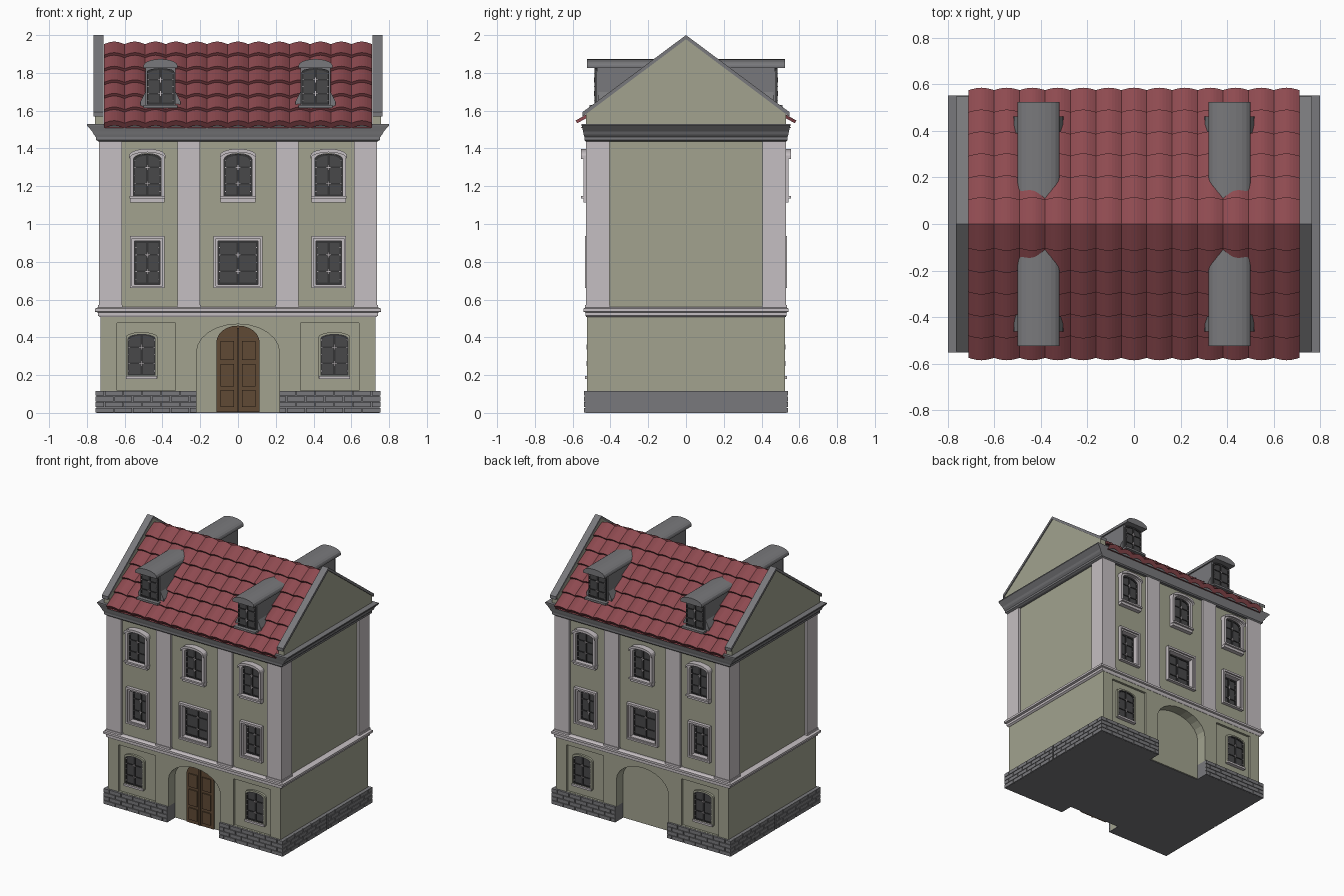
import bpy, bmesh, math

if "Cube" in bpy.data.objects:
    bpy.data.objects.remove(bpy.data.objects["Cube"])

def material(name, r, g, b):
    m = bpy.data.materials.new(name)
    m.diffuse_color = (r, g, b, 1)
    m.use_nodes = True
    m.node_tree.nodes["Principled BSDF"].inputs["Base Color"].default_value = m.diffuse_color
    return m

WALL = material("olive plaster", .36, .365, .275)
TRIM = material("pale trim", .56, .52, .54)
STONE = material("grey stone", .19, .19, .20)
RED = material("red tile", .27, .068, .08)
GLASS = material("dark glass", .065, .065, .068)
IRON = material("dark window bars", .035, .035, .037)
WOOD = material("brown wood", .115, .068, .036)

parts = {}

def part(name, mat, mirror=""):
    """bmesh collecting all pieces of one named part; mirror lists the axes."""
    if name not in parts:
        parts[name] = (bmesh.new(), mat, mirror)
    return parts[name][0]

def box(bm, x0, x1, y0, y1, z0, z1):
    prism(bm, [(x0, z0), (x1, z0), (x1, z1), (x0, z1)], y0, y1)

def prism(bm, pts, a, b, axis="y"):
    place = (lambda p, t: (p[0], t, p[1])) if axis == "y" else (lambda p, t: (t, p[0], p[1]))
    lo = [bm.verts.new(place(p, a)) for p in pts]
    hi = [bm.verts.new(place(p, b)) for p in pts]
    new = [bm.faces.new(lo), bm.faces.new(hi[::-1])]
    for i in range(len(pts)):
        j = (i + 1) % len(pts)
        new.append(bm.faces.new((lo[j], lo[i], hi[i], hi[j])))
    bmesh.ops.recalc_face_normals(bm, faces=new)

def outline(cx, w, z0, z1, rise=0, n=10):
    """Window or door outline with an arched top."""
    arc = [(cx + w * math.cos(math.pi * k / n), z1 - rise + rise * math.sin(math.pi * k / n))
           for k in range(n + 1)]
    return [(cx - w, z0), (cx + w, z0)] + arc

def ring(bm, outer, inner, y0, y1):
    loops = [[bm.verts.new((x, y, z)) for x, z in o]
             for o, y in ((outer, y1), (outer, y0), (inner, y0), (inner, y1))]
    new = []
    for i in range(4):
        a, b = loops[i], loops[(i + 1) % 4]
        for k in range(len(a)):
            m = (k + 1) % len(a)
            new.append(bm.faces.new((a[k], a[m], b[m], b[k])))
    bmesh.ops.recalc_face_normals(bm, faces=new)

def tiers(bm, rows):
    """Rectangular moulding from (half x, half y, z) steps."""
    loops = [[bm.verts.new((sx * x, sy * y, z)) for sx, sy in ((-1, -1), (1, -1), (1, 1), (-1, 1))]
             for x, y, z in rows]
    bm.faces.new(loops[0][::-1])
    bm.faces.new(loops[-1])
    for a, b in zip(loops, loops[1:]):
        for i in range(4):
            j = (i + 1) % 4
            bm.faces.new((a[i], a[j], b[j], b[i]))

# Walls, floor slab, and the cutters for arch, panels and window openings
box(part("ground_floor_wall", WALL), -.727, .727, -.525, .525, .004, .512)
box(part("upper_wall", WALL), -.718, .718, -.51, .51, .5, 1.46)
box(part("floor_slab", STONE), -.727, .727, -.44, .44, 0, .006)
prism(part("arch_cutter", WALL, "Y"), outline(0, .22, -.05, .47, .15, 12), -.6, -.445)
box(part("panel_cutter", WALL, "XY"), .33, .64, -.6, -.508, .119, .475)
box(part("side_window_cutter", WALL, "XY"), .405, .555, -.6, -.465, .67, .92)
box(part("centre_window_cutter", WALL, "Y"), -.112, .112, -.6, -.465, .67, .92)

# Brick plinth, open at the arches
box(part("plinth", STONE, "X"), .22, .748, -.533, .533, 0, .117)
bricks = part("plinth_bricks", STONE, "XY")
for row in range(4):
    z0, z1 = row * .03 + .001, row * .03 + .027
    t = -.05 * (row % 2)
    while t < .54:
        a, b = max(t, 0), min(t + .1, .54) - .005
        if b - a > .01:
            box(bricks, .745, .755, -.54 + a, -.54 + b, z0, z1)
            if b < .54:
                box(bricks, .755 - min(b, .535), .755 - a, -.541, -.53, z0, z1)
        t += .1

# Cornices
tiers(part("lower_cornice", TRIM), [(.73, .527, .507), (.742, .532, .515), (.742, .532, .532),
      (.758, .543, .536), (.758, .543, .552), (.738, .53, .56)])
tiers(part("upper_cornice", STONE), [(.738, .53, 1.437), (.752, .538, 1.445), (.752, .538, 1.46),
      (.765, .542, 1.475), (.772, .545, 1.49), (.80, .553, 1.522), (.80, .553, 1.53)])

# Pilasters with low bases
pil = part("pilasters", TRIM, "XY")
box(pil, .615, .737, -.53, -.405, .55, 1.445)
box(pil, .2, .32, -.53, -.49, .55, 1.445)
box(pil, .612, .742, -.535, -.402, .55, .572)
box(pil, .197, .323, -.535, -.49, .55, .572)

def window(tag, cx, w, z0, z1, rise, y, mirror):
    """Pane, sash bars and small pale fittings."""
    prism(part(tag + "_glass", GLASS, mirror), outline(cx, w, z0, z1, rise), y, y + .015)
    bars = part(tag + "_bars", IRON, mirror)
    ring(bars, outline(cx, w, z0, z1, rise), outline(cx, w - .01, z0 + .01, z1 - .01, rise), y - .006, y)
    box(bars, cx - .007, cx + .007, y - .006, y, z0, z1 - .004)
    h = z1 - z0
    fit = part(tag + "_fittings", TRIM, mirror)
    for f in (.3, .68):
        z = z0 + f * h
        box(bars, cx - w, cx + w, y - .005, y, z - .004, z + .004)
        box(fit, cx - .013, cx + .013, y - .009, y - .004, z - .002, z + .002)
        box(fit, cx - .002, cx + .002, y - .010, y - .003, z - .013, z + .013)
    for sx in (-1, 1):
        for f in (.12, .3, .5, .68, .85):
            x = cx + sx * (w - .009)
            box(fit, x - .004, x + .004, y - .008, y - .004, z0 + f * h - .002, z0 + f * h + .002)

# Facade windows on the two upper floors
for tag, cx, w, mirror in (("side", .48, .068, "XY"), ("centre", 0, .105, "Y")):
    window("middle_" + tag, cx, w, .68, .91, 0, -.478, mirror)
    fr = part("middle_" + tag + "_frames", TRIM, mirror)
    ring(fr, outline(cx, w + .024, .66, .937), outline(cx, w + .012, .672, .922), -.535, -.5)
    ring(fr, outline(cx, w + .013, .671, .923), outline(cx, w, .68, .91), -.524, -.467)
    window("top_" + tag, cx, .074, 1.145, 1.372, .03, -.517, mirror)
    fr = part("top_" + tag + "_frames", TRIM, mirror)
    ring(fr, outline(cx, .092, 1.115, 1.392, .035), outline(cx, .073, 1.145, 1.373, .03), -.543, -.5)
    box(fr, cx - .094, cx + .094, -.557, -.5, 1.135, 1.147)
    hood = outline(cx, .096, 1.35, 1.398, .035)[2:]
    prism(fr, hood + [(x, z - .018) for x, z in hood[::-1]], -.556, -.5)

# Ground floor windows in their recessed panels
window("ground", .51, .076, .195, .42, .025, -.516, "XY")
ring(part("ground_frames", WALL, "XY"), outline(.51, .084, .183, .428, .028),
     outline(.51, .074, .197, .418, .025), -.525, -.5)
box(part("ground_sills", TRIM, "XY"), .428, .592, -.535, -.5, .18, .195)

# Front door with raised panels
door = part("door", WOOD)
prism(door, outline(0, .115, .004, .462, .09, 12), -.456, -.44)
for sx in (-1, 1):
    for z0, z1 in ((.03, .12), (.14, .26), (.28, .38)):
        box(door, sx * .057 - .036, sx * .057 + .036, -.464, -.45, z0, z1)
box(door, -.006, .006, -.466, -.45, .006, .45)

# Roof: solid core and scalloped, stepped tile courses
prism(part("roof_core", RED), [(-.56, 1.507), (.56, 1.507), (0, 1.945)], -.71, .71, "x")
tiles = part("roof_tiles", RED, "Y")
COLS, ROWS, SUB = 13, 6, 8
levels = [(0, -.016)]
for r in range(ROWS):
    levels += [(r / ROWS, .017), ((r + 1) / ROWS, 0)]
grid = []
for u, lift in levels:
    line = []
    for k in range(COLS * SUB + 1):
        h = lift + .017 * math.sin(math.pi * (k % SUB) / SUB)
        flat = u == 1
        line.append(tiles.verts.new((-.71 + 1.42 * k / (COLS * SUB),
                    0 if flat else -.565 * (1 - u) - .6 * h, 1.52 + .432 * u + .8 * h)))
    grid.append(line)
for a, b in zip(grid, grid[1:]):
    for k in range(COLS * SUB):
        tiles.faces.new((a[k], a[k + 1], b[k + 1], b[k]))

# Gable walls with sloping stone copings
prism(part("gables", WALL, "X"), [(-.53, 1.525), (.53, 1.525), (.53, 1.585), (0, 1.982), (-.53, 1.585)],
      .712, .757, "x")
prism(part("gable_copings", STONE, "X"), [(-.548, 1.568), (0, 1.978), (.548, 1.568), (.548, 1.592),
      (0, 2.0), (-.548, 1.592)], .712, .764, "x")

# Dormers
dorm = part("dormers", STONE, "XY")
prism(dorm, outline(.41, .08, 1.6, 1.855, .03), -.47, -.11)
prism(dorm, outline(.41, .09, 1.825, 1.873, .035), -.525, -.11)
prism(dorm, [(.30, 1.6), (.52, 1.6), (.515, 1.65), (.49, 1.70), (.33, 1.70), (.305, 1.65)], -.462, -.32)
box(dorm, .32, .50, -.51, -.45, 1.615, 1.63)
window("dormer", .41, .073, 1.632, 1.825, .02, -.478, "XY")

# Turn every collected part into an object
objects = {}
for name, (bm, mat, mirror) in parts.items():
    me = bpy.data.meshes.new(name)
    bm.to_mesh(me)
    bm.free()
    me.materials.append(mat)
    ob = bpy.data.objects.new(name, me)
    bpy.context.collection.objects.link(ob)
    if mirror:
        mod = ob.modifiers.new("mirror", "MIRROR")
        mod.use_axis = ("X" in mirror, "Y" in mirror, False)
        mod.use_mirror_merge = name == "roof_tiles"
    objects[name] = ob

for wall, cutters in (("ground_floor_wall", ("arch_cutter", "panel_cutter")),
                      ("upper_wall", ("side_window_cutter", "centre_window_cutter"))):
    for c in cutters:
        mod = objects[wall].modifiers.new(c, "BOOLEAN")
        mod.operation, mod.solver, mod.object = "DIFFERENCE", "EXACT", objects[c]
        objects[c].hide_render = True
        objects[c].display_type = "WIRE"
